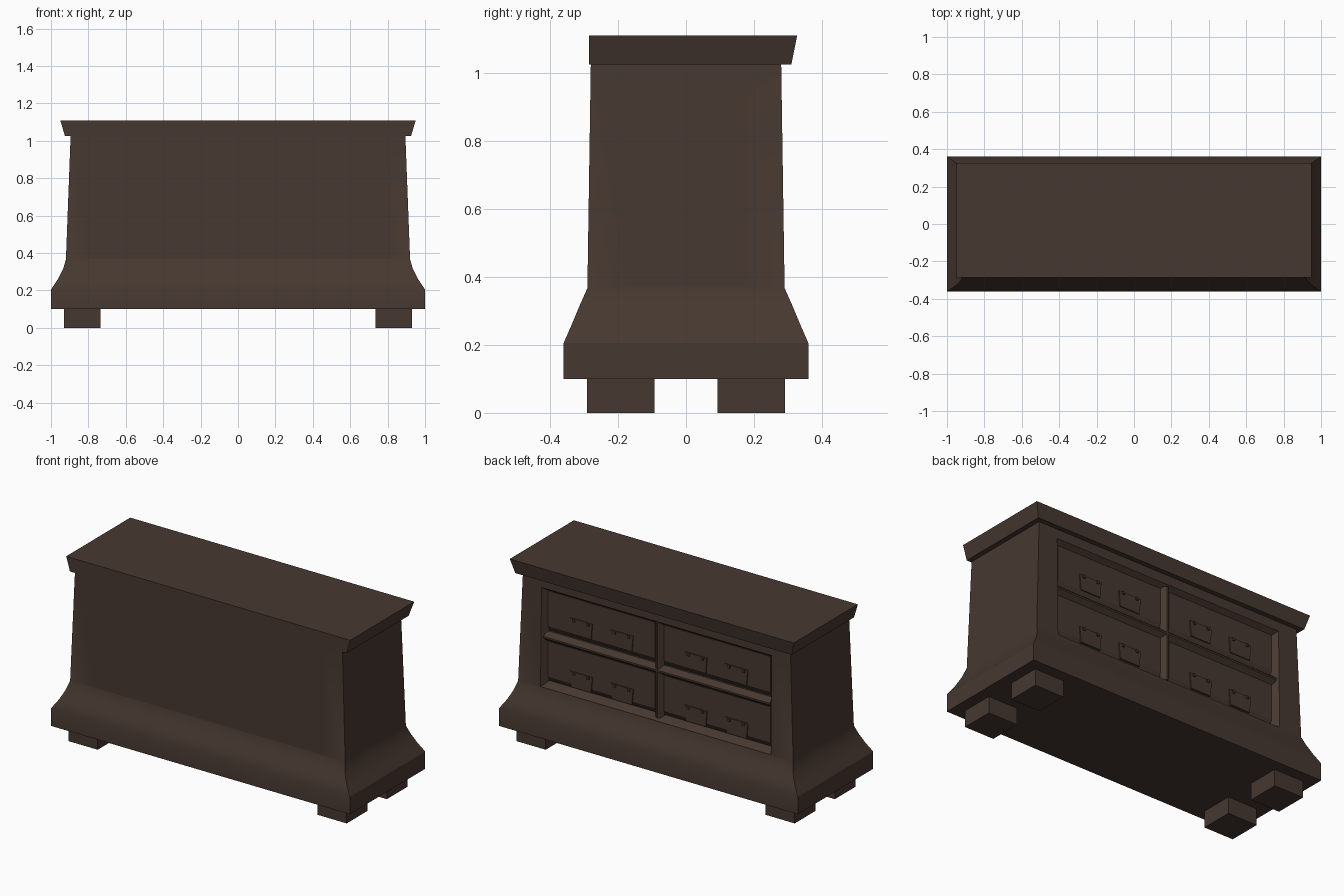
import bpy, bmesh, math

if "Cube" in bpy.data.objects:
    bpy.data.objects.remove(bpy.data.objects["Cube"])

brown = bpy.data.materials.new("dark brown wood")
brown.diffuse_color = (0.062, 0.040, 0.030, 1)
brown.use_nodes = True
brown.node_tree.nodes["Principled BSDF"].inputs["Base Color"].default_value = brown.diffuse_color


def finish(bm, name, smooth=False):
    bmesh.ops.recalc_face_normals(bm, faces=bm.faces)
    me = bpy.data.meshes.new(name)
    bm.to_mesh(me)
    bm.free()
    me.materials.append(brown)
    ob = bpy.data.objects.new(name, me)
    bpy.context.collection.objects.link(ob)
    if smooth:
        bpy.ops.object.select_all(action='DESELECT')
        ob.select_set(True)
        bpy.context.view_layer.objects.active = ob
        bpy.ops.object.shade_smooth_by_angle(angle=math.radians(30))
    return ob


def loft(rings):
    """Closed solid through rings of equal point count."""
    bm = bmesh.new()
    vs = [[bm.verts.new(p) for p in r] for r in rings]
    n = len(rings[0])
    for a, b in zip(vs, vs[1:]):
        for i in range(n):
            j = (i + 1) % n
            bm.faces.new((a[i], a[j], b[j], b[i]))
    bm.faces.new(vs[0])
    bm.faces.new(vs[-1])
    bmesh.ops.recalc_face_normals(bm, faces=bm.faces)
    return bm


def rect(x0, x1, y0, y1, z):
    return [(x0, y0, z), (x1, y0, z), (x1, y1, z), (x0, y1, z)]


def box(name, x0, x1, y0, y1, z0, z1):
    return finish(loft([rect(x0, x1, y0, y1, z0), rect(x0, x1, y0, y1, z1)]), name)


# body: half width, half depth, height
prof = [(1.0, .36, .10), (1.0, .36, .205), (.963, .336, .26),
        (.935, .313, .315), (.92, .29, .367), (.895, .28, 1.025)]
body = loft([rect(-w, w, -d, d, z) for w, d, z in prof])


def plane_at(z, k):
    t = (z - .367) / (1.025 - .367)
    return prof[4][k] + (prof[5][k] - prof[4][k]) * t


def inset(face, axis, sign, half, z0, z1, depth=None):
    """Inset a wall face to an exact rectangle, flush or at a set depth."""
    bmesh.ops.inset_individual(body, faces=[face], thickness=.01)
    mid = sum(v.co.z for v in face.verts) / 4
    for v in face.verts:
        v.co.z = z1 if v.co.z > mid else z0
        v.co[1 - axis] = math.copysign(half, v.co[1 - axis])
        v.co[axis] = sign * (plane_at(v.co.z, axis) if depth is None else depth)


walls = [f for f in body.faces if .6 < f.calc_center_median().z < .8]
for f in walls:
    n = f.normal
    axis = 0 if abs(n.x) > abs(n.y) else 1
    sign = 1 if n[axis] > 0 else -1
    inset(f, axis, sign, .17 if axis == 0 else .77, .372, .968)
    if axis == 1 and sign == 1:      # sloped frame down to the drawer recess
        inset(f, 1, 1, .745, .395, .945, .25)
        inset(f, 1, 1, .744, .396, .944, .235)
finish(body, "chest_body", True)

# top slab, flush at the front and flaring on the other three sides
finish(loft([rect(-.925, .925, -.285, .31, 1.025),
             rect(-.95, .95, -.285, .327, 1.11)]), "top_slab")

# feet
for sx in (-1, 1):
    for sy in (-1, 1):
        x, y = .833 * sx, .192 * sy
        box("foot", x - .098, x + .098, y - .099, y + .099, 0, .10)

# bevelled dividers between the drawers
Z = .67
finish(loft([[(x, .232, Z - .03), (x, .25, Z - .03), (x, .28, Z - .005),
              (x, .28, Z + .005), (x, .25, Z + .03), (x, .232, Z + .03)]
             for x in (-.757, .757)]), "horizontal_divider")
finish(loft([[(-.03, .232, z), (-.03, .25, z), (-.005, .28, z),
              (.005, .28, z), (.03, .25, z), (.03, .232, z)]
             for z in (.385, .957)]), "vertical_divider")

# drawers with chamfered lower edge, handle plates and pegs
for sx in (-1, 1):
    for z0, z1, zh in ((.395, .64, .455), (.70, .945, .777)):
        xs = sorted((.03 * sx, .744 * sx))
        finish(loft([[(x, .23, z0), (x, .238, z0), (x, .255, z0 + .03),
                      (x, .255, z1), (x, .23, z1)] for x in xs]), "drawer_front")
        for xc in (.247, .52):
            c = xc * sx
            finish(loft([[(c - .067, y, zh - .047), (c + .067, y, zh - .047),
                          (c + .075, y, zh + .047), (c - .075, y, zh + .047)]
                         for y in (.25, .261)]), "handle_plate")
            for o in (-.048, .048):
                box("handle_peg", c + o - .008, c + o + .008, .25, .268,
                    zh + .03, zh + .046)
